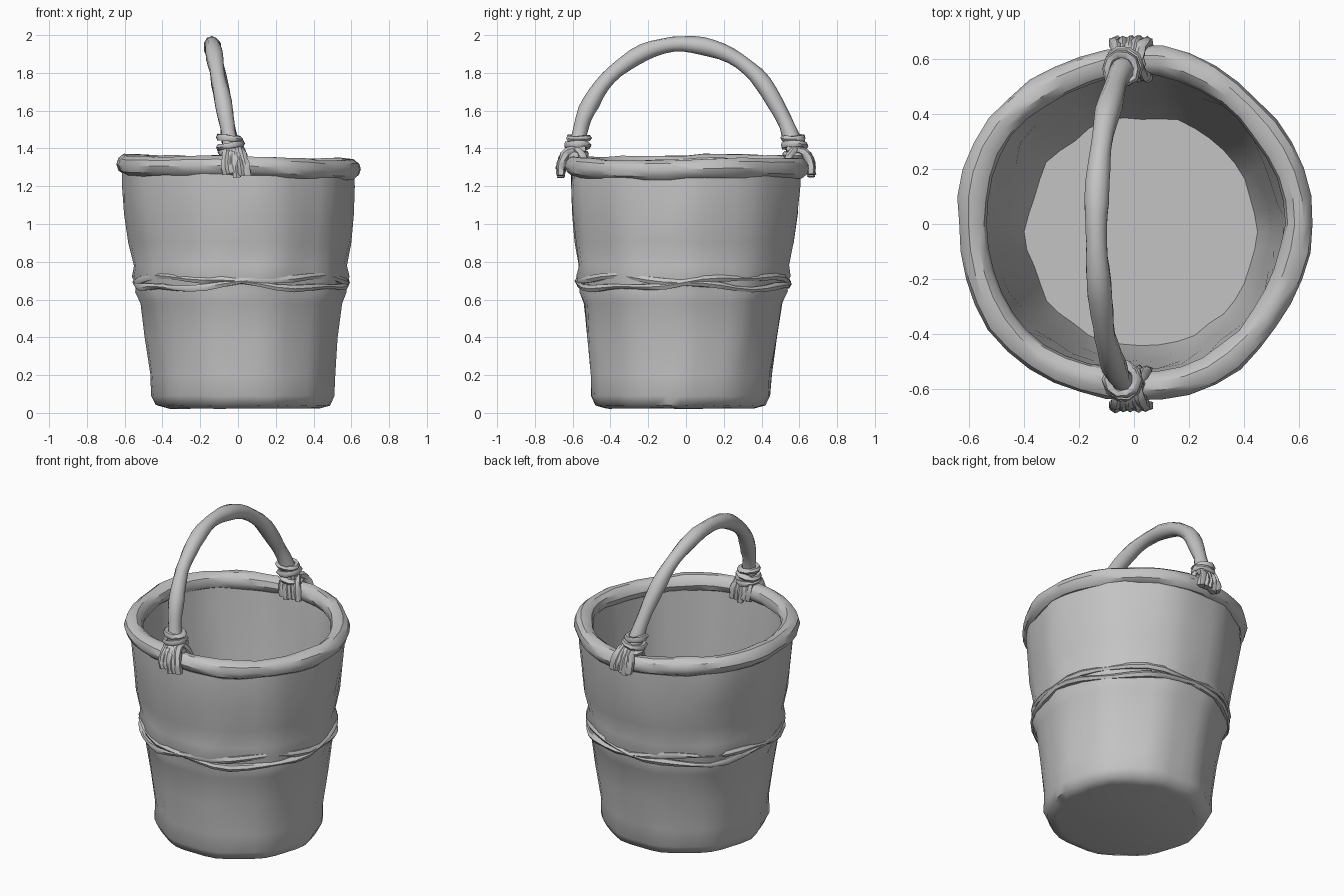
import bpy, bmesh, math, random
from mathutils import Vector, noise

random.seed(4)
if "Cube" in bpy.data.objects:
    bpy.data.objects.remove(bpy.data.objects["Cube"])

grey = bpy.data.materials.new("grey wicker")
grey.use_nodes = True
COLOUR = (0.55, 0.55, 0.55, 1)
grey.diffuse_color = COLOUR
grey.node_tree.nodes["Principled BSDF"].inputs["Base Color"].default_value = COLOUR


def finish(name, bm, angle=50):
    bmesh.ops.recalc_face_normals(bm, faces=bm.faces)
    mesh = bpy.data.meshes.new(name)
    bm.to_mesh(mesh)
    bm.free()
    mesh.materials.append(grey)
    obj = bpy.data.objects.new(name, mesh)
    bpy.context.collection.objects.link(obj)
    bpy.ops.object.select_all(action='DESELECT')
    bpy.context.view_layer.objects.active = obj
    obj.select_set(True)
    bpy.ops.object.shade_smooth_by_angle(angle=math.radians(angle))
    return obj


def lean(z):
    """The pail leans slightly: offset of its axis at height z."""
    t = 1 - z / 1.3
    return Vector((0.03 * t, -0.03 * t, 0))


def bridge(bm, rings, closed=False):
    pairs = list(zip(rings, rings[1:]))
    if closed:
        pairs.append((rings[-1], rings[0]))
    for a, b in pairs:
        n = len(a)
        for i in range(n):
            bm.faces.new((a[i], a[(i + 1) % n], b[(i + 1) % n], b[i]))


def tube(name, path, radius, sides=10, closed=False, wobble=0.0, angle=50):
    """Sweep a round section along a path; radius may be a function of the index."""
    bm = bmesh.new()
    rings = []
    n = len(path)
    for i, p in enumerate(path):
        before = path[(i - 1) % n] if closed else path[max(i - 1, 0)]
        after = path[(i + 1) % n] if closed else path[min(i + 1, n - 1)]
        tangent = (after - before).normalized()
        ref = Vector((0, 0, 1)) if closed else Vector((1, 0, 0.01))
        u = tangent.cross(ref).normalized()
        v = tangent.cross(u)
        r = radius(i) if callable(radius) else radius
        ring = []
        for k in range(sides):
            a = math.tau * k / sides
            rr = r + random.uniform(-wobble, wobble)
            ring.append(bm.verts.new(p + rr * (math.cos(a) * u + math.sin(a) * v)))
        rings.append(ring)
    bridge(bm, rings, closed)
    if not closed:
        bm.faces.new(rings[0])
        bm.faces.new(rings[-1])
    return finish(name, bm, angle)


def spline(points, steps=5):
    """Smooth path through control points."""
    pts = [Vector(p) for p in points]
    pts = [2 * pts[0] - pts[1]] + pts + [2 * pts[-1] - pts[-2]]
    out = []
    for a, b, c, d in zip(pts, pts[1:], pts[2:], pts[3:]):
        for s in range(steps):
            t = s / steps
            out.append(0.5 * (2 * b + (c - a) * t + (2 * a - 5 * b + 4 * c - d) * t * t
                              + (3 * b - a - 3 * c + d) * t ** 3))
    return out + [pts[-2]]


# Body: tapered pail with bulging waist, inner wall and floor
outer = [(.40, .025), (.455, .04), (.48, .09), (.482, .2), (.507, .4), (.53, .58),
         (.555, .64), (.55, .68), (.57, .72), (.56, .78), (.582, .9), (.6, 1.05),
         (.612, 1.2), (.61, 1.3)]
inner = [(.565, 1.3), (.55, 1.15), (.525, .9), (.505, .68), (.48, .45), (.45, .22), (.42, .1)]
SEG = 40
bm = bmesh.new()
rings = []
for r, z in outer + inner:
    ring = []
    for i in range(SEG):
        a = math.tau * i / SEG
        d = Vector((math.cos(a), math.sin(a), 0))
        bump = 0.013 * noise.noise(Vector((d.x * 4, d.y * 4, z * 6)))
        facet = 0.006 * math.cos(10 * a)
        ring.append(bm.verts.new(d * (r + bump + facet) + lean(z)
                                 + Vector((0, 0, z + bump * 0.6))))
    rings.append(ring)
bridge(bm, rings)
bm.faces.new(rings[0])
bm.faces.new(rings[-1])
finish("basket_body", bm)

# Rim: thick roll with overlapping wrapped sections
path = []
for i in range(40):
    a = math.tau * i / 40
    r = 0.595 + 0.008 * math.sin(5 * a + 1)
    path.append(Vector((r * math.cos(a), r * math.sin(a),
                        1.302 + 0.006 * math.sin(3 * a) - 0.012 * math.cos(a))))
tube("rim_roll", path, lambda i: 0.05 + 0.007 * (i % 5) / 4, 10, True, 0.002, 35)

# Waist: slanted twigs wrapped round the body
for k in range(2):
    path = []
    for i in range(36):
        a = math.tau * i / 36
        z = 0.69 + 0.03 * math.sin(2 * a + k * math.pi) + 0.008 * math.sin(7 * a)
        path.append(Vector((0.558 * math.cos(a), 0.558 * math.sin(a), z)) + lean(z))
    tube("waist_twig", path, lambda i: 0.018 + 0.004 * math.sin(i * 1.3), 6, True, 0.003)

# Handle: leaning arched branch
arch = spline([(-.02, -.595, 1.3), (-.045, -.57, 1.45), (-.07, -.525, 1.6),
               (-.105, -.41, 1.775), (-.128, -.22, 1.91), (-.138, -.02, 1.953),
               (-.13, .19, 1.912), (-.105, .37, 1.79), (-.07, .495, 1.6),
               (-.045, .56, 1.45), (-.02, .6, 1.3)], 4)
tube("handle", arch, lambda i: 0.043 + 0.004 * math.sin(i * 0.9), 10, False, 0.002)


# Bindings: rope collars and strands lashing the handle to the rim
def lashing(side):
    for z, r, tilt in ((1.37, .056, -.15), (1.415, .058, .2), (1.455, .053, -.1)):
        cx = -.02 - (z - 1.3) * .17
        cy = side * (.595 - (z - 1.3) * .18)
        path = [Vector((cx + r * math.cos(a), cy + r * math.sin(a), z + tilt * r * math.cos(a)))
                for a in (math.tau * i / 10 for i in range(10))]
        tube("binding_collar", path, 0.018, 6, True, 0.004)
    for k in range(5):
        x = -.07 + .027 * k
        drop = 1.24 + 0.03 * random.random()
        strand = spline([(x * .6 - .02, side * .535, 1.40), (x * .7 - .01, side * .625, 1.38),
                         (x, side * .66, 1.32), (x + .01, side * .662, drop)], 3)
        tube("binding_strand", strand, 0.023, 6, False, 0.005)
        strand = spline([(x * .7 - .01, side * .58, 1.40), (x, side * .54, 1.34),
                         (x + .01, side * .535, drop)], 3)
        tube("inner_strand", strand, 0.02, 6, False, 0.004)


for side in (-1, 1):
    lashing(side)
